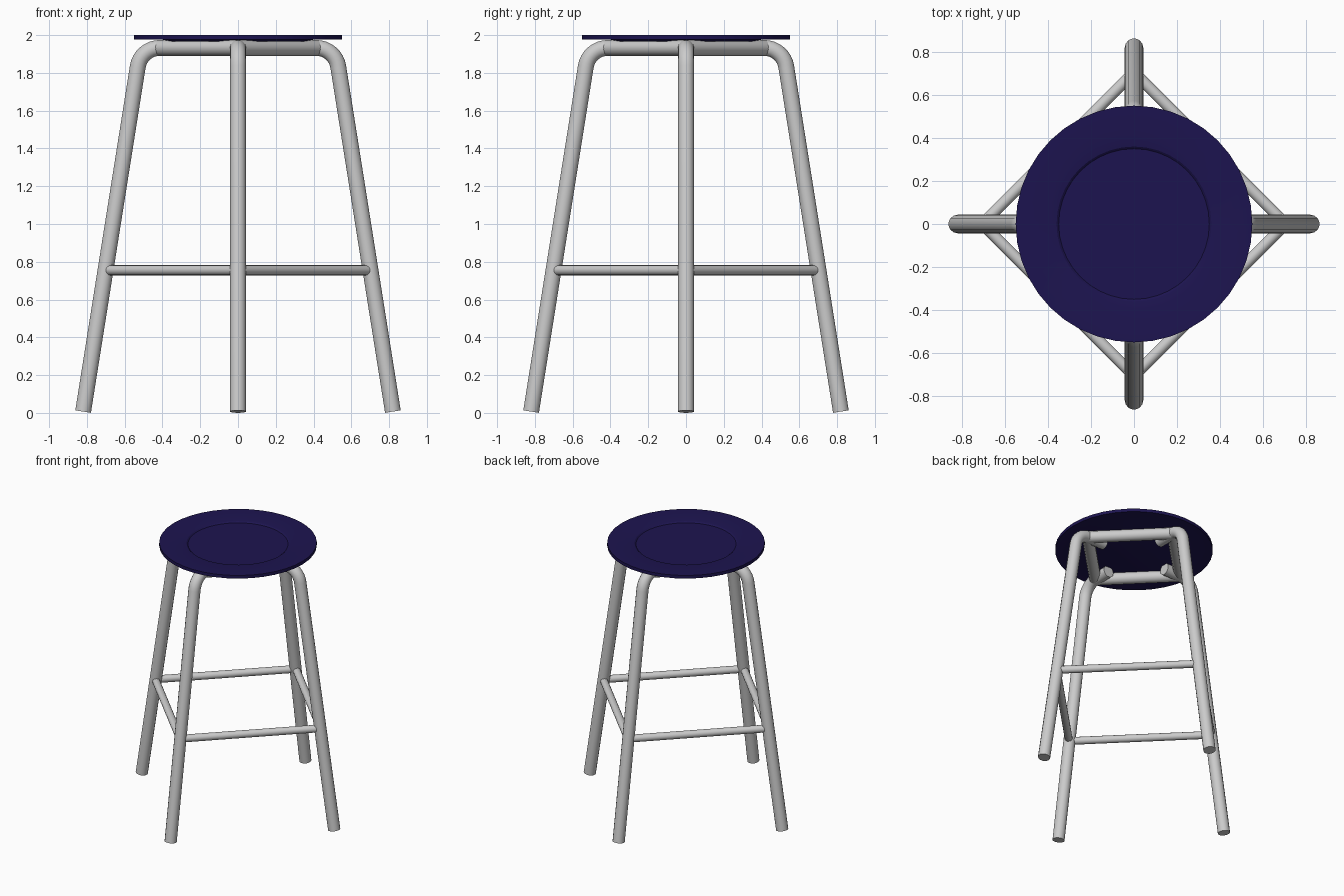
import bpy, bmesh, math
from mathutils import Vector, Matrix

if "Cube" in bpy.data.objects:
    bpy.data.objects.remove(bpy.data.objects["Cube"])

SIDES = 14


def finish(bm, name, angle=40):
    bmesh.ops.recalc_face_normals(bm, faces=bm.faces)
    mesh = bpy.data.meshes.new(name)
    bm.to_mesh(mesh)
    bm.free()
    obj = bpy.data.objects.new(name, mesh)
    bpy.context.collection.objects.link(obj)
    bpy.ops.object.select_all(action='DESELECT')
    obj.select_set(True)
    bpy.context.view_layer.objects.active = obj
    bpy.ops.object.shade_smooth_by_angle(angle=math.radians(angle))
    return obj


def tube(name, path, radius, side, turn):
    """Capped tube along a planar path; side is the normal of that plane."""
    bm = bmesh.new()
    pts = [Vector(p) for p in path]
    side = Vector(side).normalized()
    rings = []
    for i, p in enumerate(pts):
        ahead = (pts[min(i + 1, len(pts) - 1)] - p).normalized()
        behind = (p - pts[max(i - 1, 0)]).normalized()
        up = side.cross((ahead + behind).normalized())
        ring = []
        for k in range(SIDES):
            a = 2 * math.pi * k / SIDES
            ring.append(bm.verts.new(p + radius * (math.cos(a) * side + math.sin(a) * up)))
        rings.append(ring)
    for a, b in zip(rings, rings[1:]):
        for k in range(SIDES):
            n = (k + 1) % SIDES
            bm.faces.new((a[k], a[n], b[n], b[k]))
    bm.faces.new(rings[0])
    bm.faces.new(rings[-1])
    bm.transform(Matrix.Rotation(turn, 4, 'Z'))
    return finish(bm, name)


# Leg centre line: sloping post, rounded bend, short horizontal stub
foot = Vector((0.82, 0, 0.007))
corner = Vector((0.515, 0, 1.932))
stub_end = Vector((0.275, 0, 1.932))
down = (foot - corner).normalized()
inward = Vector((-1, 0, 0))
reach = 0.1
half = down.angle(inward) / 2
bend_radius = reach * math.tan(half)
centre = corner + (down + inward).normalized() * (reach / math.cos(half))
start = corner + down * reach - centre
sweep = math.pi - 2 * half
leg_path = [foot]
for i in range(9):
    leg_path.append(centre + Matrix.Rotation(-sweep * i / 8, 3, 'Y') @ start)
leg_path.append(stub_end)

# Four legs, four foot rungs and four seat bars
for i, label in enumerate(("right", "back", "left", "front")):
    turn = i * math.pi / 2
    tube(label + "_leg", leg_path, 0.043, (0, 1, 0), turn)
    tube(label + "_foot_rung", [(0.705, 0, 0.755), (0, 0.705, 0.755)], 0.027, (0, 0, 1), turn)
    tube(label + "_seat_bar", [(0.42, 0, 1.932), (0, 0.42, 1.932)], 0.042, (0, 0, 1), turn)

# Thin round seat with a shallow dished centre
profile = [(0, 1.986), (0.35, 1.986), (0.36, 1.994), (0.40, 2.0), (0.55, 2.0),
           (0.55, 1.976), (0.40, 1.976), (0.36, 1.966), (0, 1.966)]
bm = bmesh.new()
verts = [bm.verts.new((r, 0, z)) for r, z in profile]
edges = [bm.edges.new(pair) for pair in zip(verts, verts[1:])]
bmesh.ops.spin(bm, geom=verts + edges, cent=(0, 0, 0), axis=(0, 0, 1),
               angle=2 * math.pi, steps=40, use_duplicate=False)
bmesh.ops.remove_doubles(bm, verts=bm.verts, dist=0.0005)
seat = finish(bm, "seat", 20)
blue = bpy.data.materials.new("dark_blue")
blue.diffuse_color = (0.012, 0.007, 0.08, 1)
blue.use_nodes = True
blue.node_tree.nodes["Principled BSDF"].inputs["Base Color"].default_value = blue.diffuse_color
seat.data.materials.append(blue)
